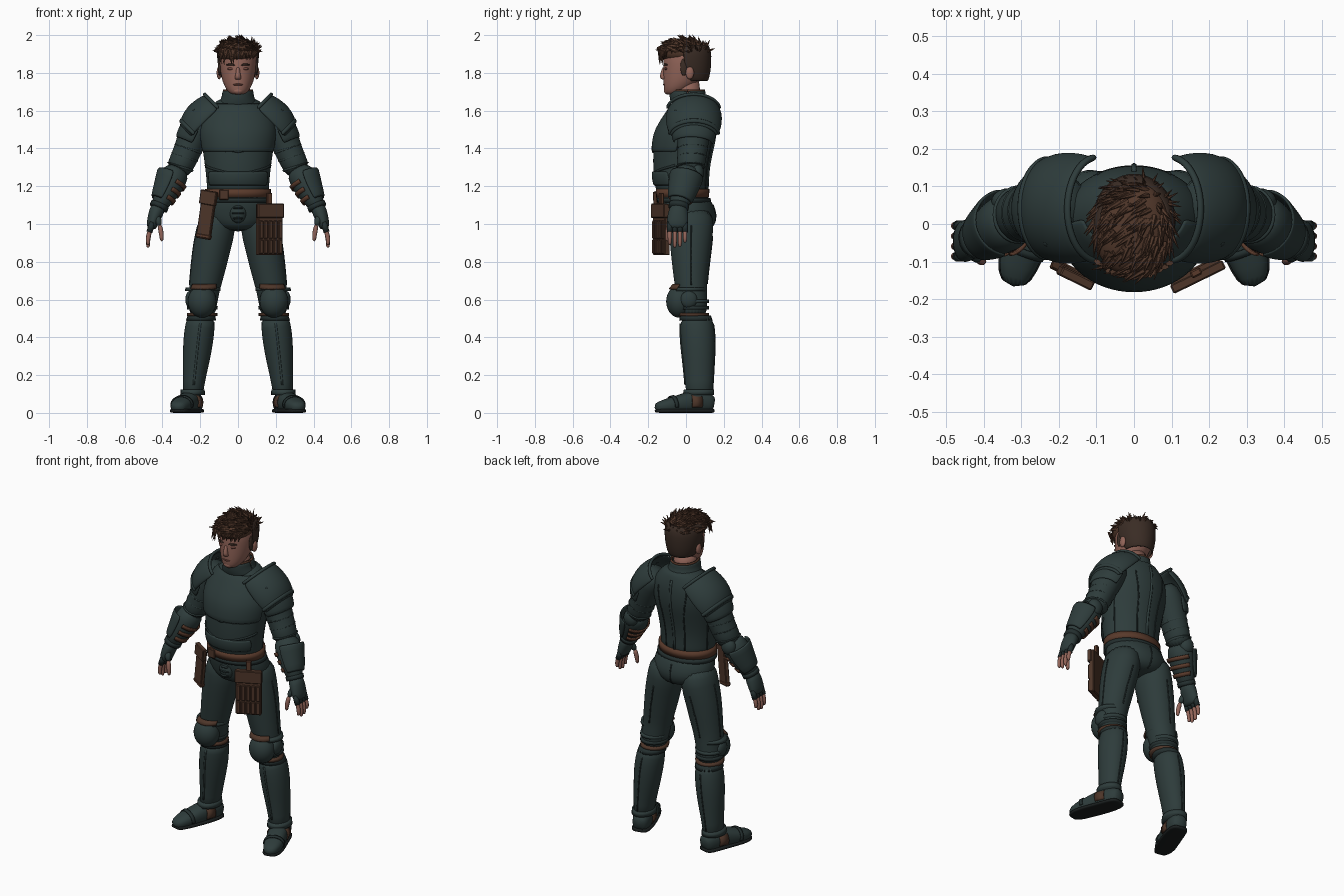
import bpy, bmesh, math, random
from mathutils import Vector, Matrix
from mathutils.bvhtree import BVHTree

if "Cube" in bpy.data.objects:
    bpy.data.objects.remove(bpy.data.objects["Cube"])
random.seed(4)
X, Y, Z = Vector((1, 0, 0)), Vector((0, 1, 0)), Vector((0, 0, 1))


def paint(name, r, g, b):
    m = bpy.data.materials.new(name)
    m.use_nodes = True
    m.diffuse_color = (r, g, b, 1)
    s = m.node_tree.nodes["Principled BSDF"]
    s.inputs["Base Color"].default_value = (r, g, b, 1)
    s.inputs["Roughness"].default_value = 0.8
    return m


ARMOR = paint("dark teal armor", .027, .045, .044)
TRIM = paint("deep teal trim", .017, .028, .028)
LEATHER = paint("brown leather", .075, .036, .022)
BELT = paint("belt leather", .1, .042, .024)
SKIN = paint("skin", .29, .13, .1)
LIP = paint("lip and eyelid", .17, .065, .05)
HAIR = paint("brown hair", .085, .04, .024)
SHAVED = paint("short hair", .042, .025, .018)
SOLE = paint("black sole", .01, .013, .013)


def finish(name, bm, mat, mirror=False, sub=0, thick=0, bevel=0, smooth=True):
    bmesh.ops.recalc_face_normals(bm, faces=bm.faces)
    for f in bm.faces:
        f.smooth = smooth
    me = bpy.data.meshes.new(name)
    bm.to_mesh(me)
    bm.free()
    me.materials.append(mat)
    ob = bpy.data.objects.new(name, me)
    bpy.context.collection.objects.link(ob)
    if thick:
        s = ob.modifiers.new("thickness", "SOLIDIFY")
        s.thickness, s.offset = thick, 0
    if bevel:
        ob.modifiers.new("bevel", "BEVEL").width = bevel
    if mirror:
        ob.modifiers.new("mirror", "MIRROR").use_clip = False
    if sub:
        s = ob.modifiers.new("smooth", "SUBSURF")
        s.levels = s.render_levels = sub
    return ob


def loft(name, rings, mat, mirror=False, sides=20, arc=None, ref=Y, flat=False,
         sub=1, thick=0, power=2):
    """Skin elliptical rings (x, y, z, radius a, radius b); arc gives an open plate."""
    bm, rows = bmesh.new(), []
    pts = [Vector(r[:3]) for r in rings]
    for i, r in enumerate(rings):
        n = Z if flat else (pts[min(i + 1, len(pts) - 1)] - pts[max(i - 1, 0)]).normalized()
        u = ref.cross(n).normalized()
        v = n.cross(u)
        lo, hi = arc or (0, 360)
        row = []
        for k in range(sides + bool(arc)):
            t = math.radians(lo + (hi - lo) * k / sides)
            c, s = math.cos(t), math.sin(t)
            c = math.copysign(abs(c) ** (2 / power), c)
            s = math.copysign(abs(s) ** (2 / power), s)
            row.append(bm.verts.new(pts[i] + u * c * r[3] + v * s * r[4]))
        rows.append(row)
    for p, q in zip(rows, rows[1:]):
        for k in range(sides):
            j = (k + 1) % len(p)
            bm.faces.new((p[k], p[j], q[j], q[k]))
    if not arc:
        bm.faces.new(rows[0])
        bm.faces.new(rows[-1])
    return finish(name, bm, mat, mirror, sub, thick)


def blob(name, loc, size, mat, mirror=False):
    bm = bmesh.new()
    bmesh.ops.create_uvsphere(bm, u_segments=24, v_segments=14, radius=1,
                              matrix=Matrix.Translation(loc) @ Matrix.Diagonal((*size, 1)))
    return finish(name, bm, mat, mirror)


def box(name, frame, loc, size, mat):
    bm = bmesh.new()
    bmesh.ops.create_cube(bm, size=1, matrix=frame @ Matrix.Translation(loc) @ Matrix.Diagonal((*size, 1)))
    return finish(name, bm, mat, bevel=.004, smooth=False)


def seam(name, target, pts, mat=TRIM, r=.004, mirror=False):
    """Lay a thin cord on the surface of another part."""
    tree = BVHTree.FromObject(target, bpy.context.evaluated_depsgraph_get())
    pts = [Vector(p) for p in pts]
    path = [a.lerp(b, k / 6) for a, b in zip(pts, pts[1:]) for k in range(6)] + pts[-1:]
    path = [tree.find_nearest(p)[0] for p in path]
    ref = X if abs((path[-1] - path[0]).normalized().x) < .7 else Z
    loft(name, [(*p, r, r) for p in path], mat, mirror, sides=6, ref=ref, sub=0)


# Torso, breastplate and belly plate
body = [(0, -.02, 1.14, .163, .13), (0, -.025, 1.2, .165, .14), (0, -.03, 1.28, .172, .145),
        (0, -.02, 1.38, .186, .155), (0, -.01, 1.44, .194, .16), (0, 0, 1.5, .2, .158),
        (0, .025, 1.58, .18, .13), (0, .035, 1.64, .13, .1), (0, .035, 1.67, .09, .085)]
torso = loft("torso", body, ARMOR, sides=28, flat=True, sub=2)


def shell(lo, hi, grow):
    return [(x, y, z, a + grow, b + grow) for x, y, z, a, b in body[lo:hi]]


loft("breastplate", shell(3, 8, .004), ARMOR, arc=(-170, -10), flat=True, thick=.012)
loft("belly_plate", shell(1, 3, .004), ARMOR, arc=(-155, -25), flat=True, thick=.012)
seam("breast_edge", torso, [(0, -.2, 1.385), (.08, -.18, 1.4), (.19, -.08, 1.45)], r=.009, mirror=True)
seam("belly_edge", torso, [(0, -.2, 1.26), (.09, -.18, 1.275), (.18, -.06, 1.31)], r=.007, mirror=True)
seam("spine_ridge", torso, [(0, .2, 1.64), (0, .2, 1.45), (0, .15, 1.18)], ARMOR, .008)
seam("back_seam", torso, [(.13, .2, 1.58), (.1, .2, 1.4), (.08, .15, 1.18)], mirror=True)
seam("side_seam", torso, [(.2, .05, 1.45), (.18, .03, 1.3), (.17, .02, 1.17)], mirror=True)

# Collar and neck
loft("collar", [(0, .03, 1.62, .11, .1), (0, .012, 1.66, .086, .094), (0, .008, 1.685, .08, .092),
                (0, .008, 1.705, .079, .092)], ARMOR, arc=(0, 360), flat=True, thick=.01)
loft("collar_lining", [(0, .008, 1.70, .075, .088), (0, .008, 1.713, .075, .088)], BELT,
     arc=(0, 360), flat=True, sub=0, thick=.008)
loft("neck", [(0, .015, 1.63, .065, .07), (0, 0, 1.76, .063, .068)], SKIN, flat=True, sub=0)

# Hips, belt and front guard
hips = loft("hips", [(0, -.015, 1.17, .163, .128), (0, .005, 1.1, .18, .14), (0, .02, 1.05, .19, .142),
                     (0, .022, 1.0, .165, .132), (0, .022, .96, .09, .1)], ARMOR, sides=28, flat=True)
loft("belt", [(0, -.018, 1.14, .175, .14), (0, -.018, 1.185, .174, .142)], BELT, sides=36, flat=True, sub=0)
loft("lower_belt", [(0, -.01, 1.115, .181, .143), (0, -.012, 1.138, .178, .142)], TRIM, sides=36, flat=True, sub=0)
I = Matrix.Identity(4)
box("buckle", I, (-.075, -.148, 1.155), (.05, .02, .055), LEATHER)
blob("front_guard", (0, -.108, 1.06), (.045, .034, .055), ARMOR)
for i in range(3):
    blob("guard_rib", (0, -.125, 1.03 + .027 * i), (.036 - .008 * abs(1 - i), .022, .008), TRIM)
seam("seat_seam", hips, [(0, .2, 1.13), (0, .2, 1.04), (0, .12, .97)])

# Slatted hip pouch on the left, holster on the right
F = Matrix.Translation((.165, -.13, .97)) @ Matrix.Rotation(math.radians(26), 4, "Z")
box("pouch_body", F, (0, 0, 0), (.145, .03, .27), LEATHER)
box("pouch_flap", F, (0, -.012, .1), (.155, .026, .075), LEATHER)
for i in range(5):
    box("pouch_slat", F, (-.056 + .028 * i, -.017, .0), (.023, .014, .095), LEATHER)
    box("pouch_slat", F, (-.056 + .028 * i, -.017, -.09), (.023, .014, .075), LEATHER)
box("pouch_strap", F, (0, 0, .16), (.03, .02, .07), BELT)
G = (Matrix.Translation((-.165, -.13, 1.05)) @ Matrix.Rotation(math.radians(-26), 4, "Z")
     @ Matrix.Rotation(math.radians(9), 4, "Y"))
box("holster", G, (0, 0, -.01), (.08, .025, .24), LEATHER)
box("holster_flap", G, (0, -.008, .09), (.095, .026, .075), LEATHER)
box("holster_tip", G, (0, 0, -.115), (.085, .03, .02), BELT)

# Arms
arm = loft("sleeve", [(.15, .045, 1.6, .07, .08), (.215, .045, 1.53, .09, .095), (.258, .036, 1.41, .076, .08),
                      (.29, .03, 1.34, .071, .077), (.325, .015, 1.265, .07, .074)], ARMOR, True)
loft("forearm", [(.312, .022, 1.3, .066, .07), (.345, .0, 1.24, .076, .08), (.37, -.015, 1.18, .068, .072),
                 (.4, -.03, 1.13, .052, .057), (.425, -.042, 1.08, .042, .046)], ARMOR, True)
loft("vambrace", [(.335, .006, 1.262, .094, .09), (.365, -.012, 1.19, .078, .08), (.408, -.034, 1.115, .056, .062)],
     ARMOR, True, arc=(95, 265), thick=.012)
for i in range(3):
    t = i / 2
    p = Vector((.348, -.002, 1.232)).lerp(Vector((.388, -.024, 1.15)), t)
    w = .08 - .018 * t
    loft("forearm_strap", [(*p, w, w + .003), (*(p + Vector((.01, -.005, -.02))), w - .004, w - .001)],
         BELT, True, arc=(-75, 75), sub=0, thick=.008)
for x, y, z, r in ((.263, .035, 1.4, .079), (.283, .031, 1.355, .076), (.306, .025, 1.305, .075)):
    loft("sleeve_fold", [(x - .002, y, z + .008, r - .006, r), (x, y, z, r + .003, r + .006),
                         (x + .004, y, z - .01, r - .006, r)], ARMOR, True)
blob("elbow_cap", (.335, .06, 1.27), (.045, .035, .05), ARMOR, True)
loft("glove_cuff", [(.412, -.036, 1.105, .05, .054), (.422, -.04, 1.083, .05, .054)], TRIM, True, sub=0)

# Hands: fingerless gloves with bare fingers
loft("glove", [(.418, -.038, 1.1, .04, .044), (.434, -.042, 1.06, .04, .054), (.452, -.046, 1.01, .032, .058),
               (.46, -.046, .97, .025, .054)], ARMOR, True)
for i in range(4):
    y, tip = -.086 + .027 * i, (.888, .873, .877, .9)[i]
    loft("finger_sleeve", [(.452, y, 1.01, .016, .015), (.469, y, .957, .016, .015)], TRIM, True, sides=10, sub=0)
    loft("finger", [(.46, y, .985, .013, .012), (.474, y, .94, .013, .012), (.478, y, tip + .02, .012, .011),
                    (.474, y, tip, .008, .008)], SKIN, True, sides=10)
loft("thumb_sleeve", [(.432, -.07, 1.05, .024, .024), (.413, -.095, .985, .017, .017)], ARMOR, True, sides=10)
loft("thumb", [(.416, -.09, 1.0, .014, .014), (.405, -.098, .95, .014, .014), (.403, -.1, .905, .01, .01)],
     SKIN, True, sides=10)

# Shoulder plates
dome = [(.095, .04, 1.605, .107, .13), (.13, .042, 1.57, .122, .143), (.175, .042, 1.525, .127, .145),
        (.215, .042, 1.485, .113, .135), (.243, .042, 1.457, .085, .118)]
loft("shoulder_plate", dome, ARMOR, True, arc=(95, 265), thick=.014)
loft("shoulder_rim", [(.088, .04, 1.612, .114, .137), (.102, .04, 1.598, .119, .142)], ARMOR, True,
     arc=(95, 265), thick=.018)
loft("shoulder_edge", [(.22, .042, 1.48, .113, .136), (.236, .042, 1.464, .101, .13)], ARMOR, True,
     arc=(92, 268), thick=.014)
loft("upper_arm_plate", [(.21, .042, 1.51, .085, .118), (.232, .04, 1.465, .088, .112), (.25, .038, 1.425, .083, .1)],
     ARMOR, True, arc=(85, 275), thick=.012)
for y in (-.05, .13):
    blob("shoulder_rivet", (.232, y, 1.6), (.01, .01, .01), TRIM, True)

# Legs and greaves
leg = loft("trouser_leg", [(.105, .028, 1.09, .085, .115), (.112, .028, .98, .103, .12), (.138, .025, .88, .1, .11),
                           (.155, .025, .78, .094, .099), (.174, .025, .68, .084, .086),
                           (.186, .032, .6, .078, .08), (.192, .042, .49, .07, .075)], ARMOR, True, sides=24)
greave = loft("greave", [(.193, .05, .515, .07, .08), (.2, .058, .47, .079, .09), (.211, .064, .38, .081, .092),
                         (.222, .068, .27, .071, .083), (.234, .07, .16, .056, .073),
                         (.24, .07, .08, .056, .073)], ARMOR, True, sides=24)
loft("greave_top", [(.193, .05, .515, .074, .082), (.196, .052, .49, .079, .088)], TRIM, True, flat=True, sub=0)
seam("leg_seam", leg, [(.25, .03, 1.0), (.27, .03, .8), (.28, .03, .68)], mirror=True)
seam("back_leg_seam", leg, [(.12, .2, .93), (.16, .2, .8), (.18, .2, .68)], mirror=True)
seam("greave_ridge", greave, [(.2, -.1, .48), (.215, -.1, .33), (.24, -.1, .14)], ARMOR, .006, True)
seam("greave_seam", greave, [(.2, .2, .48), (.215, .2, .33), (.24, .2, .12)], mirror=True)

# Knee guards with straps
blob("knee_cap", (.19, -.035, .59), (.076, .07, .086), ARMOR, True)
blob("knee_side", (.255, .015, .6), (.024, .045, .045), ARMOR, True)
loft("knee_rim", [(.186, .018, .665, .092, .086), (.187, .018, .645, .094, .088)], ARMOR, True, flat=True, sub=0)
for z, mat in ((.6, ARMOR), (.565, TRIM), (.53, LEATHER)):
    loft("knee_strap", [(.188, .035, z, .081, .086), (.19, .037, z - .018, .08, .084)], mat, True, flat=True, sub=0)
loft("knee_collar", [(.178, .0, .68, .07, .066), (.183, -.01, .655, .076, .077)], LEATHER, True,
     arc=(-150, -30), flat=True, sub=0, thick=.01)

# Shoes
shoe = [(.222, .15, .045, .034, .04), (.228, .12, .052, .052, .052), (.252, .04, .062, .057, .062),
        (.288, -.05, .045, .056, .045), (.312, -.11, .037, .054, .036), (.322, -.168, .026, .03, .024)]
loft("shoe", shoe, ARMOR, True, ref=Z, power=2.4)
loft("shoe_sole", [(x, y, .011, a + .004, .011) for x, y, z, a, b in shoe], SOLE, True, ref=Z, power=4)
loft("shoe_side_patch", [(.243, .07, .055, .057, .05), (.262, .015, .055, .06, .05)], LEATHER, True,
     arc=(-30, 210), ref=Z, sub=0, thick=.008)
loft("toe_band", [(.293, -.06, .046, .059, .046), (.3, -.078, .043, .059, .044)], TRIM, True, ref=Z,
     arc=(-20, 200), sub=0, thick=.006)
loft("ankle_band", [(.24, .068, .125, .063, .079), (.24, .066, .095, .066, .083)], ARMOR, True, flat=True, sub=0)

# Head and face
loft("head", [(0, -.068, 1.685, .03, .035), (0, -.06, 1.695, .05, .055), (0, -.035, 1.73, .074, .084),
              (0, -.012, 1.78, .09, .109), (0, 0, 1.85, .1, .121), (0, .002, 1.91, .1, .12),
              (0, .005, 1.955, .07, .09)], SKIN, sides=24, flat=True)
loft("nose", [(0, -.112, 1.835, .01, .012), (0, -.121, 1.8, .011, .014), (0, -.122, 1.775, .019, .021),
              (0, -.112, 1.762, .014, .012)], SKIN, sides=12, flat=True)
blob("ear", (.1, .02, 1.8), (.013, .022, .034), SKIN, True)
blob("eyelid", (.037, -.106, 1.822), (.019, .009, .007), LIP, True)
loft("eyebrow", [(.015, -.118, 1.84, .006, .005), (.04, -.113, 1.847, .006, .007), (.066, -.096, 1.842, .003, .003)],
     SHAVED, True, sides=8, ref=Z)
blob("mouth", (0, -.113, 1.738), (.026, .009, .006), LIP)
blob("chin", (0, -.093, 1.705), (.03, .024, .02), SKIN)

# Hair: short sides, full crown and swept tufts
loft("short_hair", [(0, .035, 1.755, .075, .078), (0, .018, 1.8, .096, .108), (0, .01, 1.86, .106, .121),
                    (0, .006, 1.92, .11, .125), (0, 0, 1.95, .09, .11)], SHAVED, arc=(-10, 190), flat=True, thick=.008)
blob("sideburn", (.098, -.012, 1.83), (.009, .018, .045), SHAVED, True)
crown, size = Vector((-.004, -.012, 1.91)), Vector((.106, .13, .066))
blob("hair_crown", crown, size, HAIR)


def tuft(bm, base, direction, length, width):
    rot = direction.to_track_quat("Z", "X").to_matrix().to_4x4()
    m = Matrix.Translation(base + direction.normalized() * length * .35) @ rot
    bmesh.ops.create_cone(bm, cap_ends=True, segments=6, radius1=width, radius2=.001, depth=length,
                          matrix=m @ Matrix.Diagonal((1, .6, 1, 1)))


bm = bmesh.new()
for i in range(190):
    t, h = random.uniform(0, math.tau), random.uniform(.0, 1)
    w = math.sqrt(1 - h * h)
    n = Vector((math.cos(t) * w, math.sin(t) * w, h))
    base = crown + Vector(n[k] * size[k] * .97 for k in range(3))
    sweep = Vector((-.5 + random.uniform(-.4, .3), -.6, .05))
    sweep -= n * sweep.dot(n)
    tuft(bm, base, sweep + n * random.uniform(.12, .4), random.uniform(.04, .065), .014)
for i in range(16):
    x = -.095 + .0125 * i
    y = -.14 * math.sqrt(1 - (x / .14) ** 2)
    tuft(bm, Vector((x, y, 1.91)), Vector((random.uniform(-.5, .2), -.08, -1)), .05 + .03 * (x < -.02), .012)
finish("hair_tufts", bm, HAIR, smooth=False)
